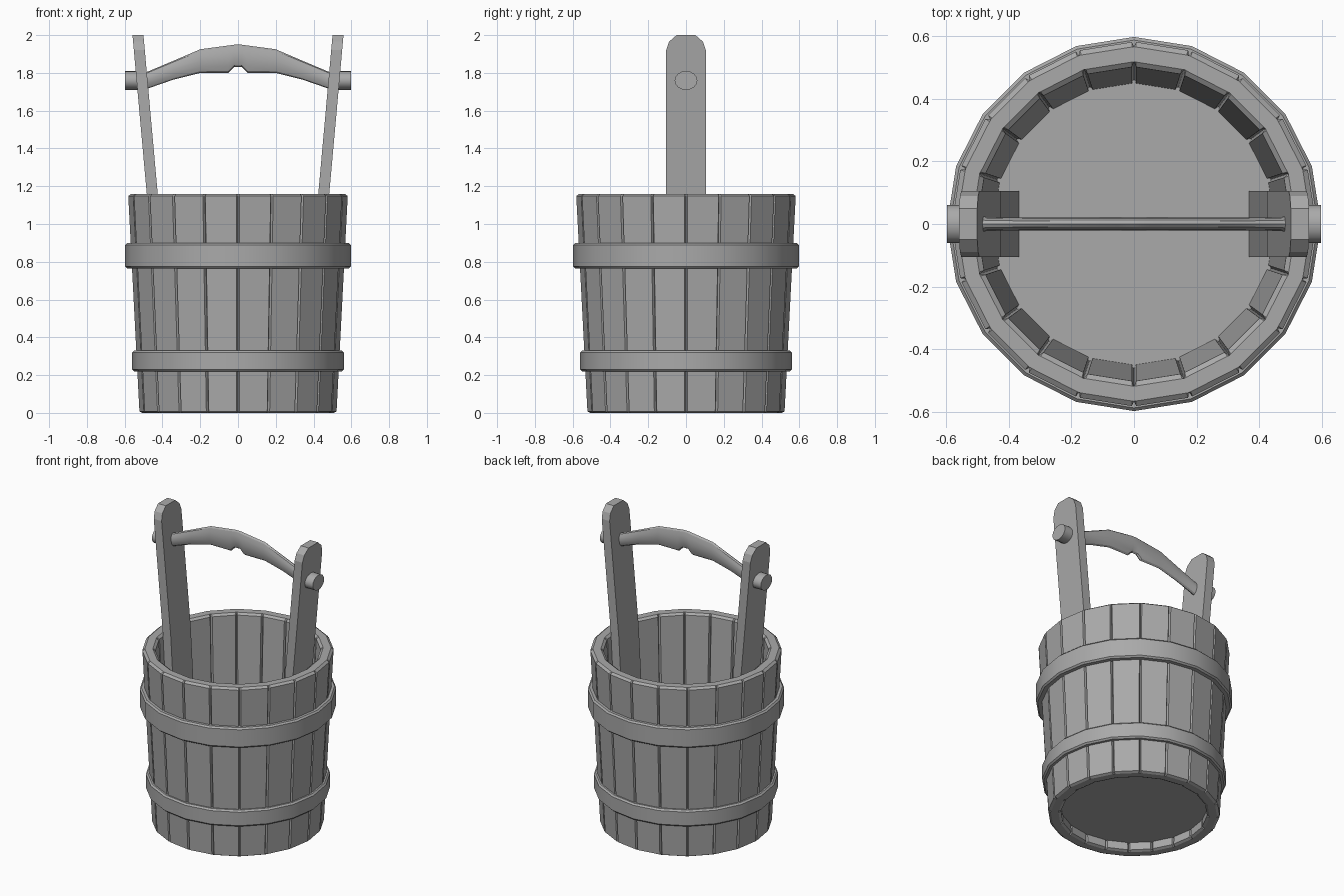
import bpy, bmesh
from math import sin, cos, pi
from mathutils import Vector

cube = bpy.data.objects.get("Cube")
if cube:
    bpy.data.objects.remove(cube, do_unlink=True)

SIDES = 20
wood = bpy.data.materials.new("grey_wood")
wood.use_nodes = True
grey = (0.4, 0.4, 0.4, 1)
wood.diffuse_color = grey
wood.node_tree.nodes["Principled BSDF"].inputs["Base Color"].default_value = grey


def finish(name, bm, smooth=False):
    bmesh.ops.recalc_face_normals(bm, faces=bm.faces)
    mesh = bpy.data.meshes.new(name)
    bm.to_mesh(mesh)
    bm.free()
    mesh.materials.append(wood)
    ob = bpy.data.objects.new(name, mesh)
    bpy.context.collection.objects.link(ob)
    if smooth:
        bpy.ops.object.select_all(action='DESELECT')
        ob.select_set(True)
        bpy.context.view_layer.objects.active = ob
        bpy.ops.object.shade_smooth_by_angle(angle=pi / 6)
    return ob


def loft(bm, loops, closed):
    """Bridge successive point loops; close the chain or cap its ends."""
    rings = [[bm.verts.new(p) for p in loop] for loop in loops]
    pairs = list(zip(rings, rings[1:]))
    if closed:
        pairs.append((rings[-1], rings[0]))
    else:
        bm.faces.new(rings[0])
        bm.faces.new(rings[-1])
    for a, b in pairs:
        for i in range(len(a)):
            j = (i + 1) % len(a)
            bm.faces.new((a[i], a[j], b[j], b[i]))


def polygon(r, z, n=SIDES):
    return [Vector((r * cos(2 * pi * k / n), r * sin(2 * pi * k / n), z)) for k in range(n)]


def grooved(r, z, depth, half=0.007):
    """Polygon whose corners are notched; positive depth cuts inward."""
    pts = polygon(r, z)
    out = []
    for k, c in enumerate(pts):
        prev, nxt = pts[k - 1], pts[(k + 1) % SIDES]
        notch = Vector((c.x * (r - depth) / r, c.y * (r - depth) / r, z))
        out += [c + (prev - c).normalized() * half, notch, c + (nxt - c).normalized() * half]
    return out


# Stave wall: grooves inside and out, chamfered rims
G = 0.016
bm = bmesh.new()
loft(bm, [grooved(r, z, d) for r, z, d in (
    (0.523, 0.008, G), (0.582, 1.148, G), (0.582 - G, 1.16, 0),
    (0.502 + G, 1.16, 0), (0.502, 1.148, -G), (0.445, 0.008, -G),
    (0.445 + G, 0, 0), (0.523 - G, 0, 0))], True)
finish("stave_wall", bm)

# Floor
bm = bmesh.new()
loft(bm, [polygon(0.46, 0.06), polygon(0.46, 0.11)], False)
finish("floor", bm)

# Hoops
for name, r, low, high in (("lower_hoop", 0.56, 0.22, 0.33), ("upper_hoop", 0.597, 0.765, 0.90)):
    c = 0.01
    bm = bmesh.new()
    loft(bm, [polygon(a, z) for a, z in (
        (r - 0.06, low), (r - c, low), (r, low + c),
        (r, high - c), (r - c, high), (r - 0.06, high))], True)
    finish(name, bm, True)

# Uprights: boards with clipped tops, bent slightly at the rim
half_outline = [(0.105, 0.1), (0.105, 1.16), (0.105, 1.92), (0.09, 1.965), (0.05, 2.0)]


def board_x(z):
    return 0.425 + (z - 1.16) * (0.09 if z > 1.16 else 0.055)


for side, s in (("left", 1), ("right", -1)):
    bm = bmesh.new()
    rows = []
    for w, z in half_outline:
        x = board_x(z)
        rows.append([(s * x, -w, z), (s * (x + 0.058), -w, z),
                     (s * (x + 0.058), w, z), (s * x, w, z)])
    loft(bm, rows, False)
    finish(side + "_upright", bm)

    # Peg ends outside the uprights
    bm = bmesh.new()
    loft(bm, [[(s * x, 0.06 * cos(t * pi / 8), 1.76 + 0.05 * sin(t * pi / 8))
               for t in range(16)] for x in (0.5, 0.597)], False)
    finish(side + "_peg", bm, True)

# Carved grip: half stations (x, bottom, top, half depth), mirrored
half = [(0.0, 1.83, 1.95, 0.02), (0.02, 1.83, 1.949, 0.02), (0.05, 1.80, 1.945, 0.02),
        (0.2, 1.80, 1.925, 0.02), (0.34, 1.765, 1.865, 0.02),
        (0.47, 1.72, 1.81, 0.022), (0.5, 1.71, 1.80, 0.03)]
stations = [(-x, b, t, d) for x, b, t, d in reversed(half[1:])] + half
bm = bmesh.new()
loft(bm, [[(x, d * cos(k * pi / 6), (b + t) / 2 + (t - b) / 2 * sin(k * pi / 6))
           for k in range(12)] for x, b, t, d in stations], False)
finish("grip", bm, True)
